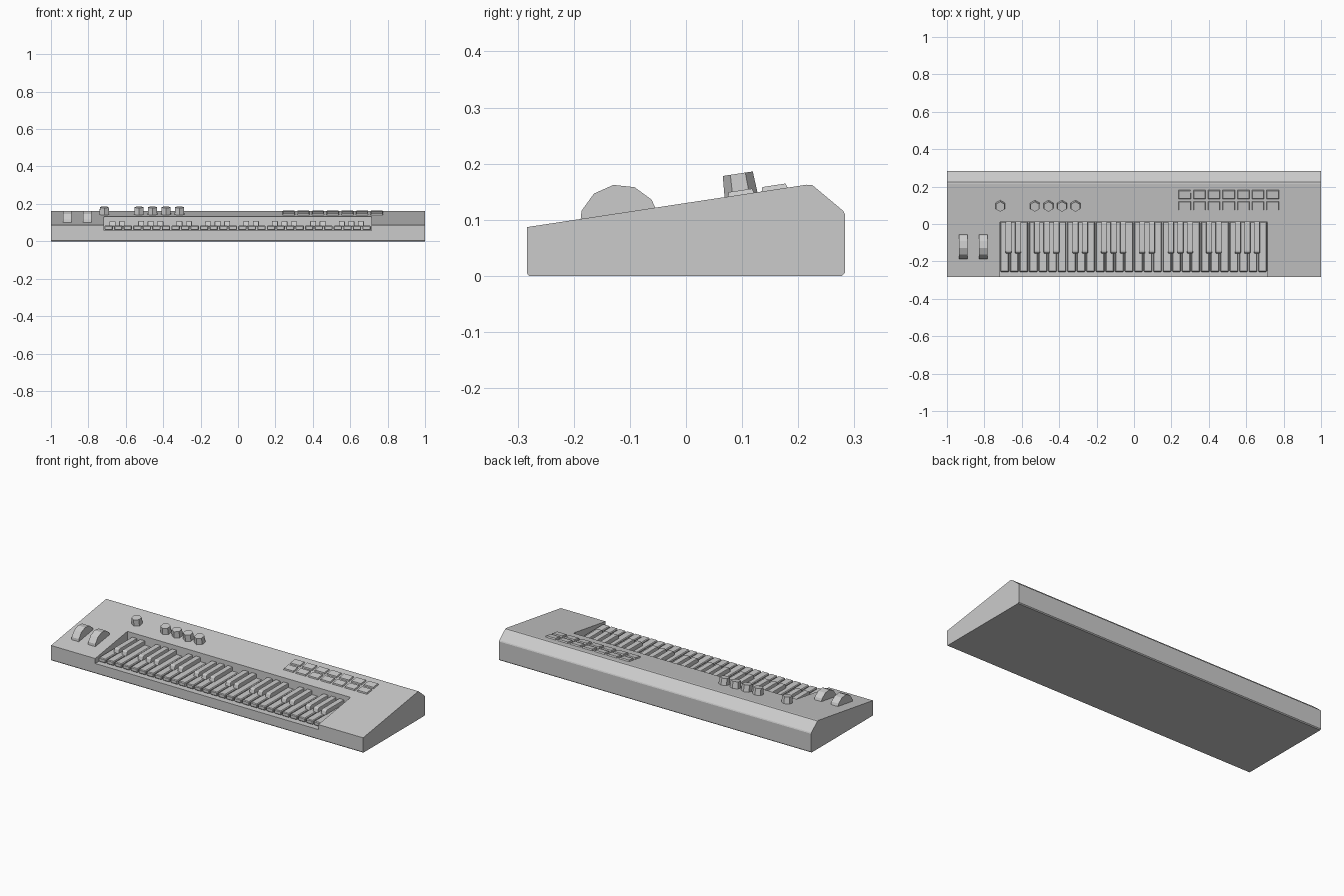
import bpy, bmesh, math
from mathutils import Matrix, Vector

cube = bpy.data.objects.get("Cube")
if cube:
    bpy.data.objects.remove(cube, do_unlink=True)

grey = bpy.data.materials.new("grey_plastic")
grey.use_nodes = True
GREY = (0.6, 0.6, 0.6, 1)
grey.diffuse_color = GREY
grey.node_tree.nodes["Principled BSDF"].inputs["Base Color"].default_value = GREY

TILT = math.atan(0.151)          # slope of the control panel


def panel_z(y):
    return 0.087 + 0.151 * (y + 0.283)


def finish(name, bm):
    bmesh.ops.recalc_face_normals(bm, faces=bm.faces)
    mesh = bpy.data.meshes.new(name)
    bm.to_mesh(mesh)
    bm.free()
    obj = bpy.data.objects.new(name, mesh)
    obj.data.materials.append(grey)
    bpy.context.collection.objects.link(obj)
    return obj


def extrude_x(name, profile, x0, x1):
    """Extrude a (y, z) profile along x."""
    bm = bmesh.new()
    face = bm.faces.new([bm.verts.new((x0, y, z)) for y, z in profile])
    geom = bmesh.ops.extrude_face_region(bm, geom=[face])["geom"]
    verts = [v for v in geom if isinstance(v, bmesh.types.BMVert)]
    bmesh.ops.translate(bm, verts=verts, vec=(x1 - x0, 0, 0))
    return finish(name, bm)


def bevel(obj, width, segments=1):
    mod = obj.modifiers.new("soft_edges", "BEVEL")
    mod.width = width
    mod.segments = segments
    mod.limit_method = "ANGLE"


def on_panel(obj, x, y):
    obj.location = (x, y, panel_z(y))
    obj.rotation_euler = (TILT, 0, 0)


# Sloped case with an open-fronted recess for the keys
BED_L, BED_R, BED_BACK = -0.717, 0.713, 0.012
case = extrude_x("case", [(-0.28, 0), (-0.283, 0.004), (-0.283, 0.087), (0.215, 0.1625),
                          (0.225, 0.162), (0.28, 0.116), (0.283, 0.11),
                          (0.283, 0.005), (0.278, 0)], -1, 1)
cutter = extrude_x("key_bed_cutter", [(-0.4, 0.058), (BED_BACK, 0.058),
                                      (BED_BACK, 0.3), (-0.4, 0.3)], BED_L, BED_R)
cutter.hide_render = True
cutter.hide_viewport = True
cut = case.modifiers.new("key_bed", "BOOLEAN")
cut.operation = "DIFFERENCE"
cut.solver = "EXACT"
cut.object = cutter

# Four octaves of keys
WHITES = 28
pitch = (BED_R - BED_L) / WHITES
white_profile = [(-0.256, 0.06), (-0.256, 0.084), (BED_BACK, 0.084), (BED_BACK, 0.06)]
black_profile = [(-0.158, 0.08), (-0.152, 0.104), (-0.146, 0.108),
                 (BED_BACK, 0.108), (BED_BACK, 0.08)]
for i in range(WHITES):
    x = BED_L + i * pitch
    white = extrude_x(f"white_key_{i + 1}", white_profile, x + 0.003, x + pitch - 0.003)
    bevel(white, 0.004)
    if i % 7 not in (2, 6):
        mid = x + pitch - 0.005
        black = extrude_x(f"black_key_{i + 1}", black_profile, mid - 0.016, mid + 0.016)
        bevel(black, 0.005, 2)

# Pitch and modulation wheels
for name, x in (("pitch_wheel", -0.912), ("modulation_wheel", -0.806)):
    rim = [(-0.118 + 0.073 * math.cos(math.radians(9 + 30 * k)),
            0.09 + 0.073 * math.sin(math.radians(9 + 30 * k))) for k in range(12)]
    extrude_x(name, rim, x - 0.023, x + 0.023)

# Six-sided tapered knobs
for i, x in enumerate((-0.715, -0.53, -0.457, -0.385, -0.313)):
    bm = bmesh.new()
    bmesh.ops.create_cone(bm, cap_ends=True, segments=6, radius1=0.03, radius2=0.027,
                          depth=0.043, matrix=Matrix.Translation((0, 0, 0.0165)))
    on_panel(finish(f"knob_{i + 1}", bm), x, 0.098)

# Two rows of seven tapered pads
for row, y in enumerate((0.098, 0.158)):
    for col in range(7):
        bm = bmesh.new()
        bmesh.ops.create_cube(bm, size=1, matrix=Matrix.Diagonal((0.07, 0.052, 0.016, 1)))
        for v in bm.verts:
            if v.co.z > 0:
                v.co.x -= math.copysign(0.005, v.co.x)
                v.co.y -= math.copysign(0.005, v.co.y)
        on_panel(finish(f"pad_{row + 1}_{col + 1}", bm), 0.271 + col * 0.0785, y)
